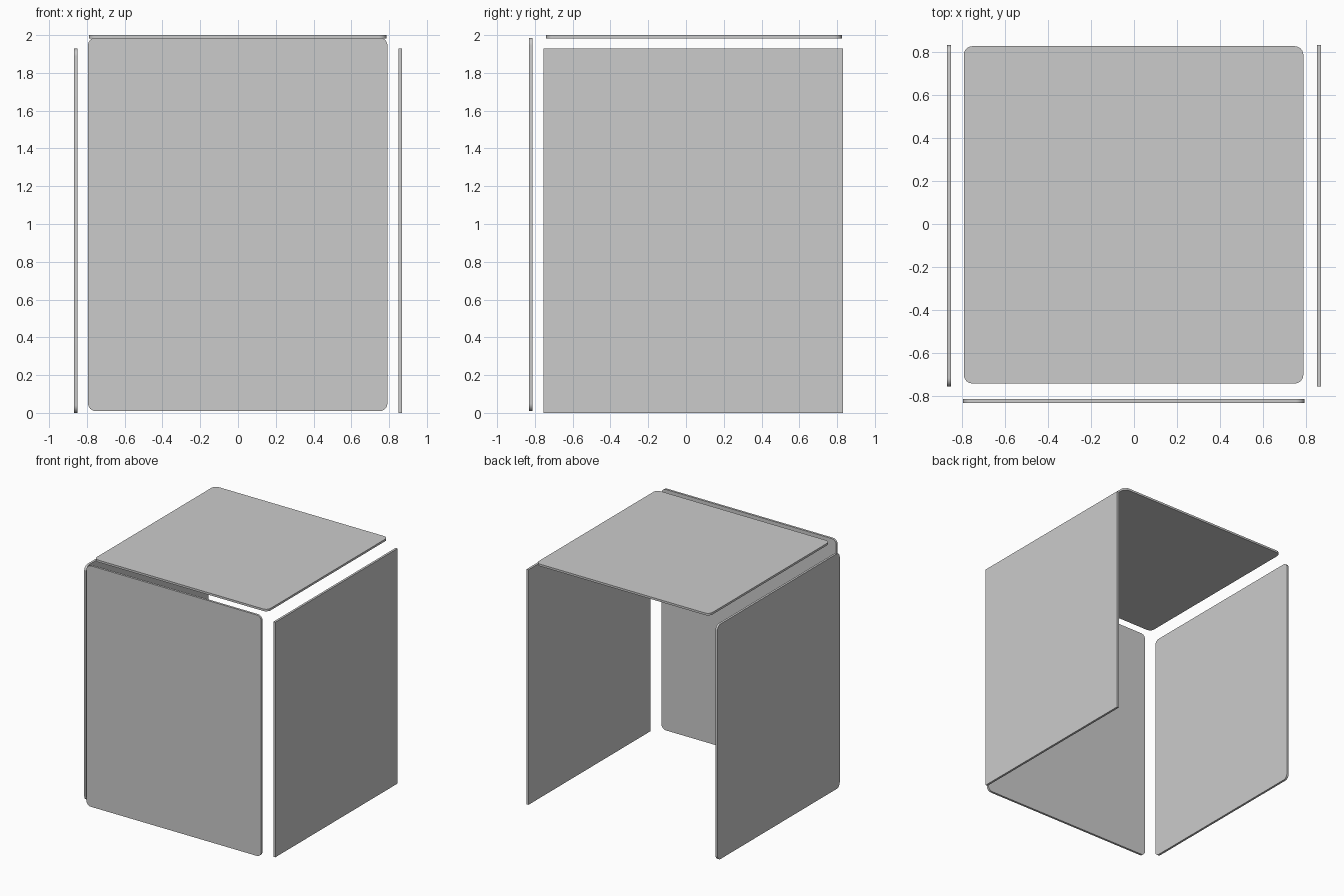
import bpy
import bmesh
from mathutils import Vector

cube = bpy.data.objects.get("Cube")
if cube:
    bpy.data.objects.remove(cube, do_unlink=True)

grey = bpy.data.materials.new("plain_grey")
grey.use_nodes = True
colour = (0.6, 0.6, 0.6, 1)
grey.diffuse_color = colour
grey.node_tree.nodes["Principled BSDF"].inputs["Base Color"].default_value = colour


def panel(name, low, high, radius=0):
    """Thin sheet between two corners, its four short edges rounded."""
    low, high = Vector(low), Vector(high)
    size, centre = high - low, (low + high) / 2
    thin = min(range(3), key=lambda i: size[i])
    bm = bmesh.new()
    bmesh.ops.create_cube(bm, size=1)
    bmesh.ops.scale(bm, vec=size, verts=bm.verts)
    if radius:
        corners = [e for e in bm.edges
                   if abs((e.verts[0].co - e.verts[1].co)[thin]) > size[thin] / 2]
        bmesh.ops.bevel(bm, geom=corners, offset=radius, segments=6,
                        profile=0.5, affect='EDGES')
    mesh = bpy.data.meshes.new(name)
    bm.to_mesh(mesh)
    bm.free()
    mesh.materials.append(grey)
    obj = bpy.data.objects.new(name, mesh)
    obj.location = centre
    bpy.context.collection.objects.link(obj)
    bpy.context.view_layer.objects.active = obj
    bpy.ops.object.select_all(action='DESELECT')
    obj.select_set(True)
    bpy.ops.object.shade_smooth_by_angle()
    return obj


# Four separate sheets: the right one has square corners
panel("front_panel", (-0.794, -0.83, 0.01), (0.791, -0.812, 1.986), 0.04)
panel("top_panel", (-0.79, -0.74, 1.983), (0.786, 0.825, 2.0), 0.04)
panel("right_side_panel", (-0.867, -0.755, 0), (-0.849, 0.83, 1.928), 0.04)
panel("left_side_panel", (0.849, -0.755, 0), (0.867, 0.83, 1.928))
